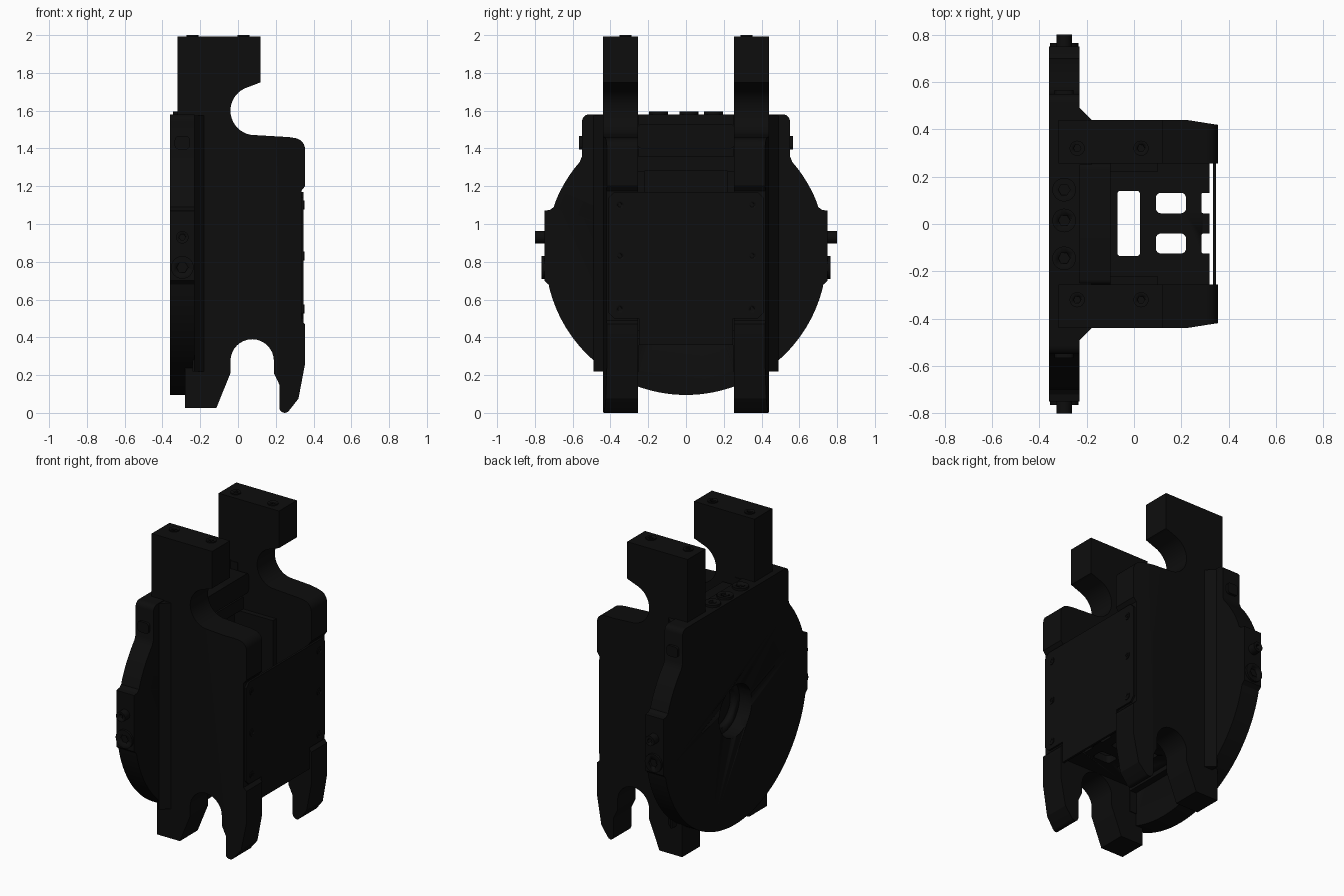
import bpy, bmesh
from math import sin, cos, radians, atan2, degrees
from mathutils import Vector

if "Cube" in bpy.data.objects:
    bpy.data.objects.remove(bpy.data.objects["Cube"])

black = bpy.data.materials.new("black_plastic")
black.diffuse_color = (0.004, 0.004, 0.004, 1)
black.use_nodes = True
black.node_tree.nodes["Principled BSDF"].inputs["Base Color"].default_value = black.diffuse_color
PLACE = {'x': lambda p, d: (d, p[0], p[1]),
         'y': lambda p, d: (p[0], d, p[1]),
         'z': lambda p, d: (p[0], p[1], d)}


def arc(cx, cy, r, a0, a1, n=12):
    return [(cx + r * cos(radians(a0 + (a1 - a0) * i / n)),
             cy + r * sin(radians(a0 + (a1 - a0) * i / n))) for i in range(n + 1)]


def rect(x0, x1, y0, y1, r=0.0):
    if r == 0:
        return [(x0, y0), (x1, y0), (x1, y1), (x0, y1)]
    return (arc(x0 + r, y0 + r, r, 180, 270, 4) + arc(x1 - r, y0 + r, r, 270, 360, 4) +
            arc(x1 - r, y1 - r, r, 0, 90, 4) + arc(x0 + r, y1 - r, r, 90, 180, 4))


def prism(name, pts, axis, a, b, slice_plane=None):
    """Extrude a flat profile along an axis, optionally slicing off one side of a plane."""
    bm = bmesh.new()
    lo = [bm.verts.new(PLACE[axis](p, a)) for p in pts]
    hi = [bm.verts.new(PLACE[axis](p, b)) for p in pts]
    n = len(pts)
    bm.faces.new(lo)
    bm.faces.new(hi)
    for i in range(n):
        bm.faces.new((lo[i], lo[(i + 1) % n], hi[(i + 1) % n], hi[i]))
    bmesh.ops.recalc_face_normals(bm, faces=bm.faces)
    if slice_plane:
        res = bmesh.ops.bisect_plane(bm, geom=bm.verts[:] + bm.edges[:] + bm.faces[:],
                                     plane_co=slice_plane[0], plane_no=slice_plane[1],
                                     clear_outer=True)
        cut = [g for g in res['geom_cut'] if isinstance(g, bmesh.types.BMEdge)]
        bmesh.ops.edgenet_fill(bm, edges=cut)
        bmesh.ops.recalc_face_normals(bm, faces=bm.faces)
    me = bpy.data.meshes.new(name)
    bm.to_mesh(me)
    bm.free()
    ob = bpy.data.objects.new(name, me)
    bpy.context.collection.objects.link(ob)
    me.materials.append(black)
    bpy.context.view_layer.objects.active = ob
    bpy.ops.object.select_all(action='DESELECT')
    ob.select_set(True)
    bpy.ops.object.shade_smooth_by_angle(angle=radians(25))
    return ob


def cut(ob, cutter):
    m = ob.modifiers.new("cut", 'BOOLEAN')
    m.operation, m.object, m.solver = 'DIFFERENCE', cutter, 'EXACT'
    cutter.hide_render = True
    cutter.hide_set(True)


def screw(name, u, v, r, axis, a, b):
    """Screw head with a hexagonal socket."""
    ob = prism(name, arc(u, v, r, 0, 345, 23), axis, a, b)
    d = (b - a) * 0.5
    cut(ob, prism(name + "_socket_cutter", arc(u, v, r * 0.5, 0, 300, 5), axis, b - d, b + d))


# round back plate with side tabs and square shoulders
C, R = 0.84, 0.745
low = degrees(atan2(0.68 - C, 0.725))
half = (arc(0, C, R, -90, low, 28) + [(0.75, 0.70), (0.75, 1.07), (0.72, 1.075), (0.70, 1.09)] +
        arc(0, C, R, 22, 41, 8) + [(0.55, 1.36)] + arc(0.515, 1.545, 0.035, 0, 90, 5))
disc = prism("round_back_plate", half + [(-y, z) for y, z in reversed(half[1:])],
             'x', -0.36, -0.23)
cut(disc, prism("back_hole_cutter", arc(0, C, 0.17, 0, 354, 59), 'x', -0.5, -0.27))
cut(disc, prism("inner_hole_cutter", arc(0, C, 0.13, 0, 354, 59), 'x', -0.5, -0.2))

# side plates: posts on top, hooked notch, two legs below, recess for the cover
side = ([(-0.32, 1.58), (-0.32, 1.993), (0.12, 1.993), (0.12, 1.75)] +
        arc(0.09, 1.60, 0.13, 115, 260, 16) + [(0.27, 1.46)] +
        arc(0.295, 1.395, 0.06, 80, 0, 6) +
        [(0.355, 1.20), (0.335, 1.175), (0.335, 0.49), (0.355, 0.47), (0.355, 0.26),
         (0.32, 0.075)] + arc(0.247, 0.028, 0.028, -40, -180, 6) +
        [(0.219, 0.15), (0.19, 0.21)] + arc(0.075, 0.275, 0.115, 0, 180, 16) +
        [(-0.04, 0.21), (-0.115, 0.025), (-0.28, 0.025), (-0.28, 1.58)])
for s, tag in ((-1, "front"), (1, "rear")):
    prism(f"{tag}_side_plate", side, 'y', s * 0.255, s * 0.44,
          (Vector((0.22, s * 0.44, 0)), Vector((0.022, s * 0.14, 0)).normalized()))
    # sloped fillet where the side plate meets the disc
    prism(f"{tag}_corner_fillet",
          [(-0.24, s * 0.25), (-0.24, s * 0.49), (-0.23, s * 0.49), (-0.18, s * 0.44),
           (-0.18, s * 0.25)], 'z', 0.22, 1.575)
    # screws on post tops, shoulder bumps, tab bosses and side pins
    for x in (-0.24, 0.03):
        screw(f"{tag}_post_screw", x, s * 0.32, 0.032, 'z', 1.98, 2.0)
    prism(f"{tag}_shoulder_bump", rect(-0.335, -0.255, 1.395, 1.465, 0.02), 'y',
          s * 0.53, s * 0.567)
    screw(f"{tag}_tab_boss", -0.295, 0.77, 0.06, 'y', s * 0.73, s * 0.765)
    screw(f"{tag}_side_pin", -0.295, 0.93, 0.033, 'y', s * 0.72, s * 0.80)
    for z in (0.55, 0.83, 1.10):
        screw(f"{tag}_cover_screw", s * 0.35, z, 0.024, 'x', 0.335, 0.351)
    # rails lining the inside of each plate
    prism(f"{tag}_inner_rail", rect(-0.18, 0.10, s * 0.22, s * 0.26), 'z', 0.40, 1.28)

# screws on the top edge
for y in (-0.145, 0.015, 0.145):
    screw("top_edge_screw", -0.295, y, 0.05, 'z', 1.56, 1.595)

# inner back wall and cross beam
prism("inner_back_wall", rect(-0.26, 0.26, 0.36, 1.36), 'x', -0.225, -0.18)
prism("cross_beam", rect(-0.255, 0.255, 1.40, 1.53, 0.02), 'x', -0.23, -0.10)
prism("beam_ledge", rect(-0.255, 0.255, 1.28, 1.36), 'x', -0.23, -0.14)

# bottom tray with windows
tray = prism("bottom_tray", rect(-0.2, 0.32, -0.26, 0.26), 'z', 0.39, 0.44)
holes = [rect(-0.07, 0.025, -0.135, 0.14, 0.012)]
for y0, y1 in ((0.045, 0.132), (-0.125, -0.04)):
    holes += [rect(0.092, 0.22, y0, y1, 0.022), rect(0.285, 0.40, y0, y1, 0.008)]
for h in holes:
    cut(tray, prism("tray_window_cutter", h, 'z', 0.3, 0.5))

# front cover with clipped lower corners
cover = [(-0.25, 0.36), (0.25, 0.36), (0.25, 0.50), (0.38, 0.50), (0.41, 0.53), (0.41, 1.14),
         (0.38, 1.17), (-0.38, 1.17), (-0.41, 1.14), (-0.41, 0.53), (-0.38, 0.50), (-0.25, 0.50)]
prism("front_cover", cover, 'x', 0.333, 0.347)
